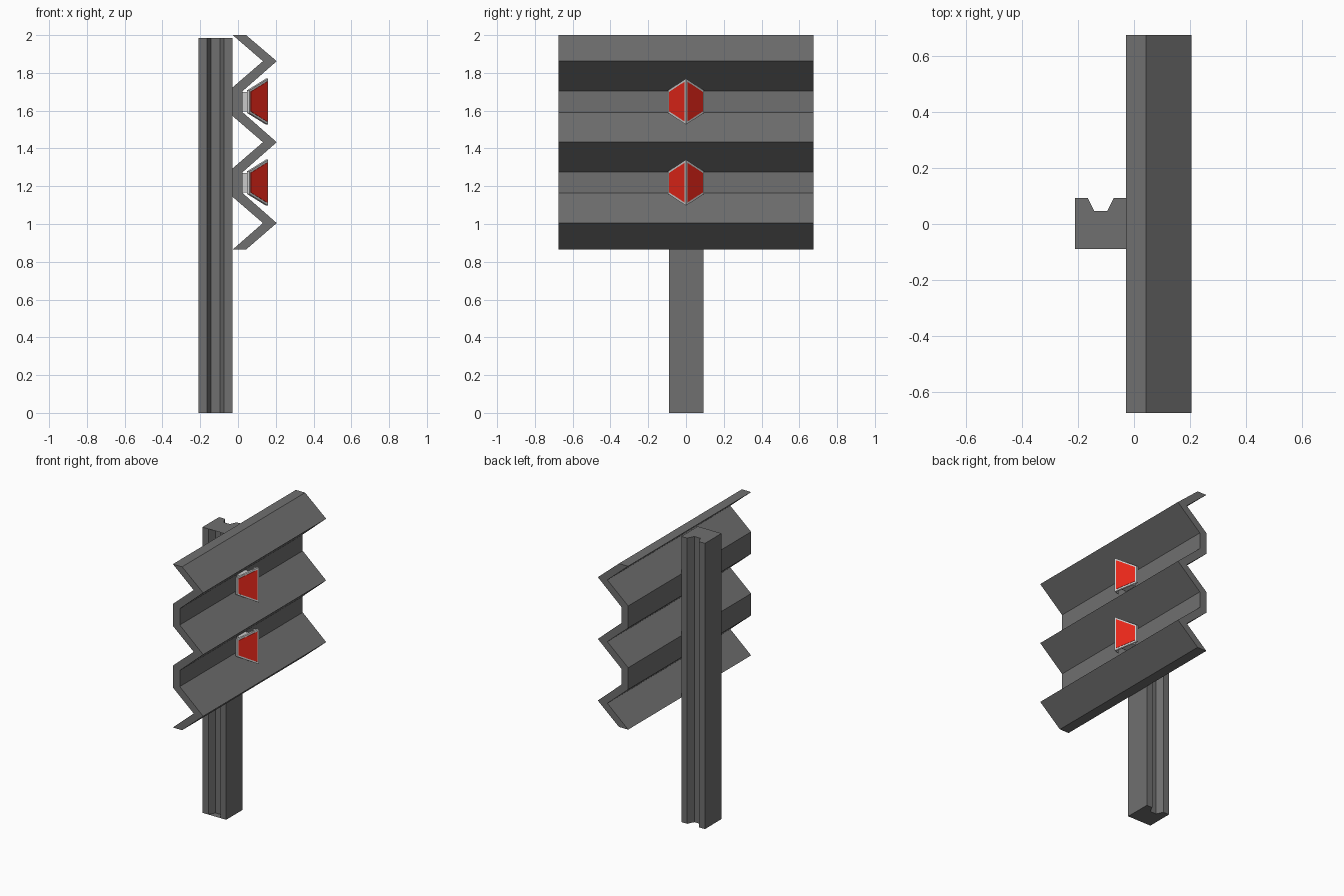
import bpy, bmesh
from mathutils import Vector

if "Cube" in bpy.data.objects:
    bpy.data.objects.remove(bpy.data.objects["Cube"])


def material(name, color):
    m = bpy.data.materials.new(name)
    m.diffuse_color = (*color, 1)
    m.use_nodes = True
    m.node_tree.nodes["Principled BSDF"].inputs["Base Color"].default_value = m.diffuse_color
    return m


steel = material("dark_steel", (0.16, 0.16, 0.16))
pale = material("pale_metal", (0.6, 0.6, 0.58))
red = material("red_reflector", (0.8, 0.02, 0.01))


def prism(name, points, offset, mat, caps=()):
    """Extrude a flat outline by an offset; caps are extra faces on both ends."""
    bm = bmesh.new()
    off = Vector(offset)
    a = [bm.verts.new(p) for p in points]
    b = [bm.verts.new(Vector(p) + off) for p in points]
    n = len(a)
    bm.faces.new(a)
    bm.faces.new(b[::-1])
    for i in range(n):
        j = (i + 1) % n
        bm.faces.new((a[i], b[i], b[j], a[j]))
    bmesh.ops.recalc_face_normals(bm, faces=bm.faces)
    for cap in caps:
        bm.faces.new([a[i] for i in cap])
        bm.faces.new([b[i] for i in reversed(cap)])
    me = bpy.data.meshes.new(name)
    bm.to_mesh(me)
    bm.free()
    me.materials.append(mat)
    ob = bpy.data.objects.new(name, me)
    bpy.context.collection.objects.link(ob)
    return ob


# Post: grooved on both y sides, the -y groove closed at its ends
section = [(-0.21, -0.09), (-0.165, -0.09), (-0.142, -0.045), (-0.096, -0.045),
           (-0.073, -0.09), (-0.028, -0.09), (-0.028, 0.092), (-0.073, 0.092),
           (-0.096, 0.046), (-0.142, 0.046), (-0.165, 0.092), (-0.21, 0.092)]
prism("post", [(x, y, 0) for x, y in section], (0, 0, 1.985), steel,
      caps=[(1, 2, 3, 4)])

# Rail: three-ridge corrugated profile run along y
ridges = (1.862, 1.433, 1.005)
outer, inner = [(0.043, 2.0)], [(-0.028, 2.0)]
for z in ridges:
    outer += [(0.025, z + 0.158), (0.205, z), (0.025, z - 0.158)]
    inner += [(-0.028, z + 0.138), (0.132, z), (-0.028, z - 0.138)]
outer = outer[:1] + outer[2:-1] + [(0.043, 0.865)]
inner = inner[:1] + inner[2:-1] + [(-0.028, 0.865)]
prism("rail", [(x, -0.675, z) for x, z in outer + inner[::-1]], (0, 1.35, 0), steel)


def wing(side, zc, t0, t1, margin, lift):
    """One tapered half of the V-shaped reflector."""
    pts = []
    for t, sgn in ((t0, 1), (t1, 1), (t1, -1), (t0, -1)):
        half = 0.122 - 0.062 * t - margin
        pts.append((0.16 - 0.1 * t + lift, side * 0.095 * t, zc + sgn * half))
    return pts


# Reflectors: bracket, folded plate and two red panels in each valley
for k, zc in enumerate((1.648, 1.219)):
    prism(f"reflector_bracket_{k}",
          [(0.02, -0.045, zc - 0.052), (0.1, -0.045, zc - 0.052),
           (0.1, 0.045, zc - 0.052), (0.02, 0.045, zc - 0.052)],
          (0, 0, 0.104), pale)
    for side, label in ((-1, "front"), (1, "back")):
        prism(f"reflector_plate_{label}_{k}", wing(side, zc, 0, 1, 0, 0),
              (-0.012, 0, 0), pale)
        prism(f"reflector_panel_{label}_{k}", wing(side, zc, 0.07, 0.94, 0.012, 0.002),
              (-0.006, 0, 0), red)
